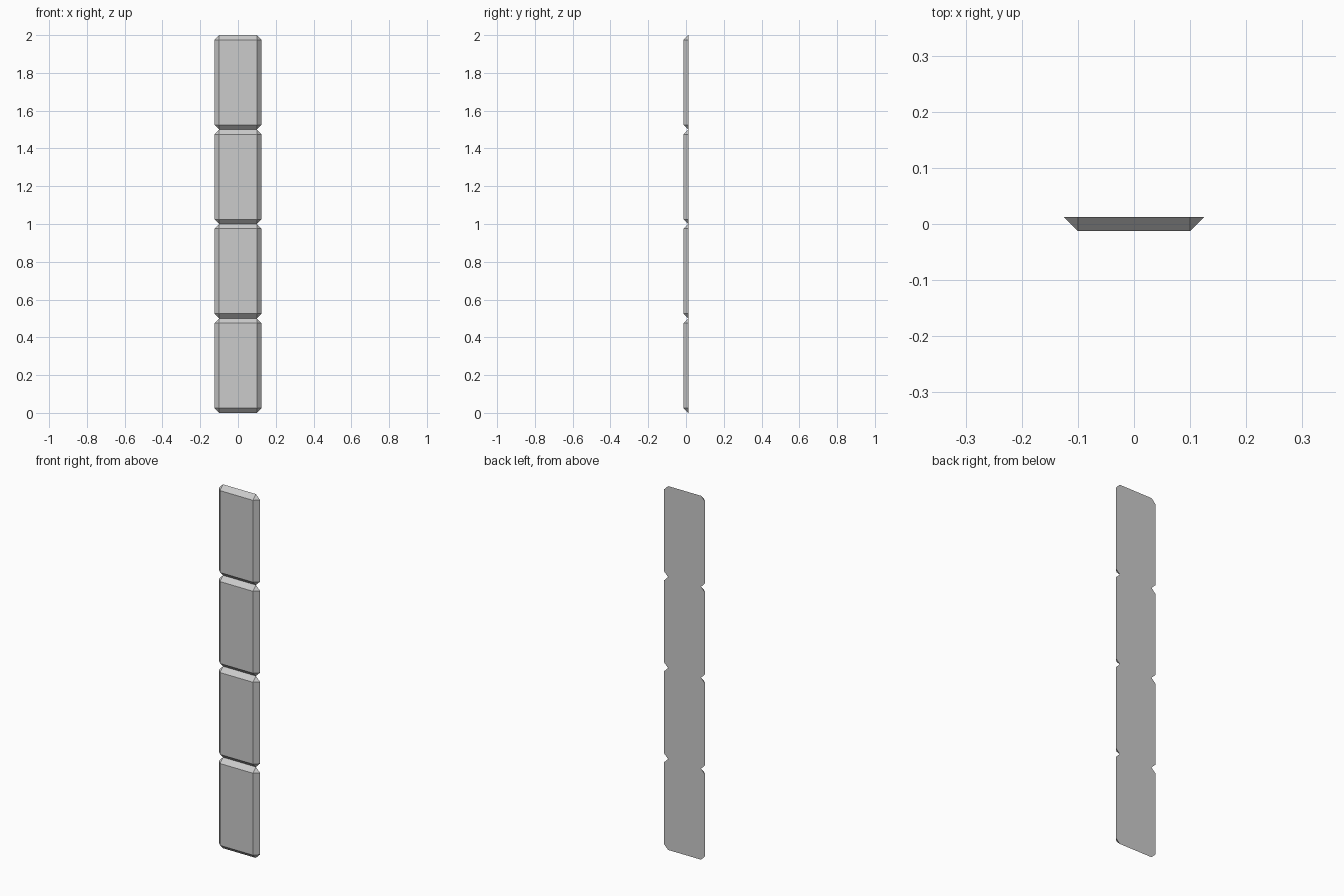
import bpy, bmesh

if "Cube" in bpy.data.objects:
    bpy.data.objects.remove(bpy.data.objects["Cube"])

W, H, T, C = 0.125, 0.25, 0.0125, 0.025   # half width, half height, half depth, chamfer
COUNT = 4


def block_mesh():
    """Tile with a rectangular front face, 45 degree bevels and an octagonal back."""
    bm = bmesh.new()
    front, back = [], []
    for sx, sz in ((1, 1), (-1, 1), (-1, -1), (1, -1)):
        front.append(bm.verts.new((sx * (W - C), -T, sz * (H - C))))
        pair = [bm.verts.new((sx * W, T, sz * (H - C))),
                bm.verts.new((sx * (W - C), T, sz * H))]
        back += pair if sx * sz > 0 else pair[::-1]
    bm.faces.new(front)
    bm.faces.new(back)
    for i in range(4):
        j = (i + 1) % 4
        bm.faces.new((front[i], back[2 * i], back[2 * i + 1]))              # corner
        bm.faces.new((front[i], back[2 * i + 1], back[2 * j], front[j]))    # bevelled side
    bmesh.ops.recalc_face_normals(bm, faces=bm.faces)
    mesh = bpy.data.meshes.new("trim_block")
    bm.to_mesh(mesh)
    bm.free()
    return mesh


# Column of identical bevelled blocks
mesh = block_mesh()
for k in range(COUNT):
    block = bpy.data.objects.new(f"trim_block_{k + 1}", mesh)
    block.location.z = H + 2 * H * k
    bpy.context.collection.objects.link(block)
